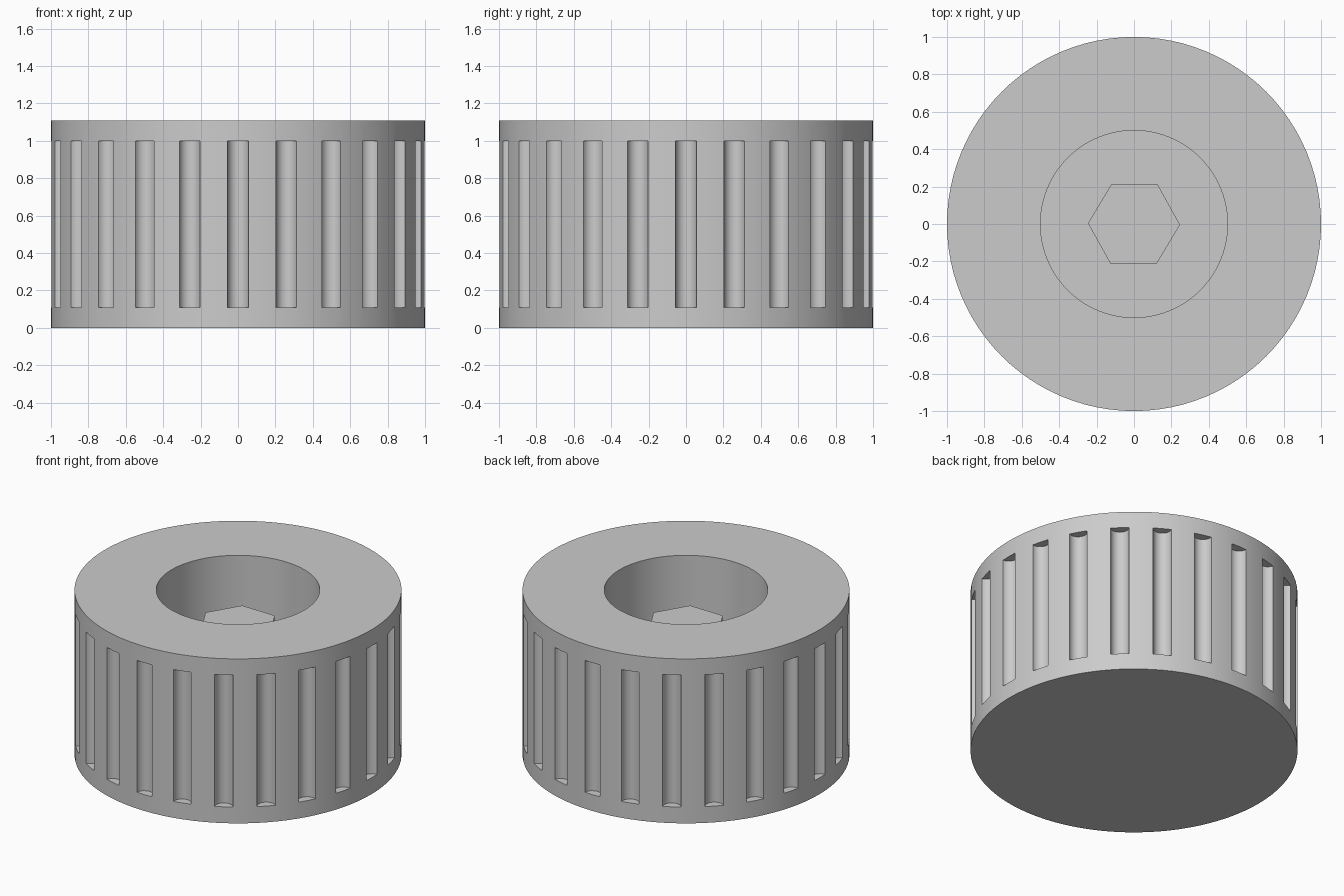
import bpy, bmesh, math

if "Cube" in bpy.data.objects:
    bpy.data.objects.remove(bpy.data.objects["Cube"])

SEGMENTS = 96
GROOVES = 24
HEIGHT, FLOOR, PEG_TOP = 1.11, 0.11, 0.89

grey = bpy.data.materials.new("plain grey")
grey.diffuse_color = (0.6, 0.6, 0.6, 1)
grey.use_nodes = True
grey.node_tree.nodes["Principled BSDF"].inputs["Base Color"].default_value = grey.diffuse_color


def finish(bm, name):
    bmesh.ops.recalc_face_normals(bm, faces=bm.faces)
    mesh = bpy.data.meshes.new(name)
    bm.to_mesh(mesh)
    bm.free()
    mesh.materials.append(grey)
    obj = bpy.data.objects.new(name, mesh)
    bpy.context.collection.objects.link(obj)
    return obj


def ring(bm, radius, z, count, x=0.0, y=0.0, turn=0.0):
    return [bm.verts.new((x + radius * math.cos(turn + math.tau * i / count),
                          y + radius * math.sin(turn + math.tau * i / count), z))
            for i in range(count)]


def loft(bm, rings):
    """Join a series of rings with side faces and cap both ends."""
    for a, b in zip(rings, rings[1:]):
        n = len(a)
        for i in range(n):
            j = (i + 1) % n
            bm.faces.new((a[i], a[j], b[j], b[i]))
    bm.faces.new(rings[0])
    bm.faces.new(rings[-1])


# Cup-shaped body: outer wall, rim, round recess with a floor
bm = bmesh.new()
profile = [(1, 0), (1, HEIGHT), (0.5, HEIGHT), (0.5, FLOOR)]
loft(bm, [ring(bm, r, z, SEGMENTS) for r, z in profile])
body = finish(bm, "knob_body")

# Round-bottomed grip grooves around the wall
bm = bmesh.new()
for k in range(GROOVES):
    a = math.tau * k / GROOVES
    loft(bm, [ring(bm, 0.057, z, 24, math.cos(a), math.sin(a), a) for z in (0.11, 1.0)])
cutter = finish(bm, "groove_cutter")
cutter.hide_render = True

cut = body.modifiers.new("grooves", 'BOOLEAN')
cut.operation = 'DIFFERENCE'
cut.solver = 'EXACT'
cut.object = cutter
bpy.context.view_layer.objects.active = body
body.select_set(True)
bpy.ops.object.modifier_apply(modifier=cut.name)
bpy.data.objects.remove(cutter)
bpy.ops.object.shade_smooth_by_angle(angle=math.radians(30))

# Hexagonal peg standing on the recess floor
bm = bmesh.new()
loft(bm, [ring(bm, 0.246, z, 6, turn=math.radians(-1)) for z in (FLOOR, PEG_TOP)])
finish(bm, "hex_peg")
